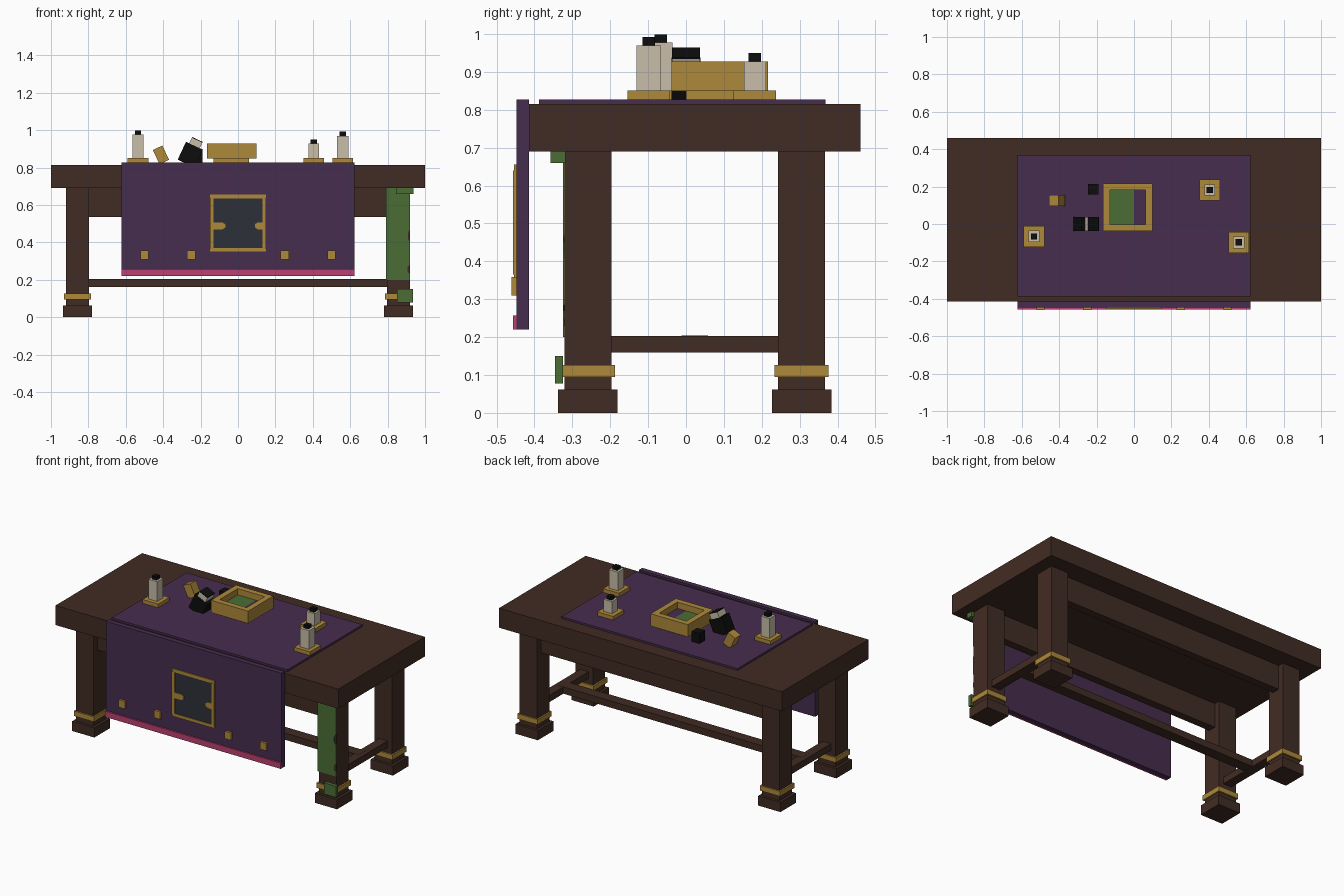
import bpy, bmesh
from math import radians
from mathutils import Matrix

cube = bpy.data.objects.get("Cube")
if cube:
    bpy.data.objects.remove(cube, do_unlink=True)


def material(name, r, g, b):
    m = bpy.data.materials.new(name)
    m.use_nodes = True
    m.diffuse_color = (r, g, b, 1)
    m.node_tree.nodes["Principled BSDF"].inputs["Base Color"].default_value = (r, g, b, 1)
    return m


wood = material("dark_wood", .053, .025, .017)
purple = material("purple_cloth", .061, .026, .076)
pink = material("pink_trim", .5, .052, .165)
gold = material("gold", .42, .246, .042)
green = material("moss_green", .07, .155, .037)
cream = material("cream_wax", .58, .515, .4)
black = material("black", .004, .004, .004)
slate = material("slate", .026, .03, .04)


def finish(name, bm, mat):
    bmesh.ops.recalc_face_normals(bm, faces=bm.faces)
    mesh = bpy.data.meshes.new(name)
    bm.to_mesh(mesh)
    bm.free()
    mesh.materials.append(mat)
    ob = bpy.data.objects.new(name, mesh)
    bpy.context.collection.objects.link(ob)
    return ob


def block(name, mat, x, y, z):
    """Box from (low, high) ranges on each axis."""
    bm = bmesh.new()
    bmesh.ops.create_cube(bm, size=1)
    for v in bm.verts:
        v.co = [r[0] if c < 0 else r[1] for c, r in zip(v.co, (x, y, z))]
    return finish(name, bm, mat)


def around(c, size):
    return (c - size / 2, c + size / 2)


def tilted(name, mat, centre, size, angle, lift=0):
    """Box leaning about the y axis, moved along its own upright by lift."""
    ob = block(name, mat, *[around(0, s) for s in size])
    ob.matrix_world = (Matrix.Translation(centre) @ Matrix.Rotation(radians(angle), 4, "Y")
                       @ Matrix.Translation((0, 0, lift)))
    return ob


def plate(name, mat, outline, y, thick):
    """Upright plate cut to an (x, z) outline, facing the front."""
    bm = bmesh.new()
    face = bm.faces.new([bm.verts.new((px, y, pz)) for px, pz in outline])
    new = bmesh.ops.extrude_face_region(bm, geom=[face])["geom"]
    bmesh.ops.translate(bm, vec=(0, -thick, 0),
                        verts=[v for v in new if isinstance(v, bmesh.types.BMVert)])
    return finish(name, bm, mat)


# Table top, legs, rails
MID = .023
block("table_top", wood, (-1, 1), (-.415, .46), (.69, .815))
for sx, side in ((-1, "right"), (1, "left")):
    for sy, end in ((-1, "front"), (1, "back")):
        cx, cy = sx * .858, MID + sy * .282
        for part, mat, size, z in (("leg", wood, .124, (.06, .69)),
                                   ("foot", wood, .157, (0, .062)),
                                   ("leg_band", gold, .143, (.095, .127))):
            block(f"{end}_{side}_{part}", mat, around(cx, size), around(cy, size), z)
    block(f"{side}_stretcher", wood, around(sx * .858, .06), (-.2, .245), (.16, .203))
block("long_stretcher", wood, (-.86, .86), around(MID, .07), (.161, .204))
for sy, end in ((-1, "front"), (1, "back")):
    block(f"{end}_apron", wood, (-.81, .81), around(MID + sy * .282, .05), (.535, .69))

# Cloth runner and hanging drape
block("cloth_runner", purple, (-.622, .622), (-.388, .368), (.813, .827))
block("hanging_drape", purple, (-.622, .622), (-.447, -.415), (.22, .827))
block("drape_hem", pink, (-.622, .622), (-.457, -.446), (.22, .257))

# Emblem on the drape
block("emblem_panel", slate, (-.14, .14), (-.45, -.446), (.36, .645))
for s in (-1, 1):
    block("emblem_side_bar", gold, around(s * .14, .02), (-.457, -.446), (.365, .64))
    block("emblem_cross_bar", gold, (-.15, .15), (-.454, -.446),
          around(.503 + s * .142, .02))
for inner, outer in ((-.068, -.135), (.09, .135)):
    bev = .015 if inner > 0 else -.015
    plate("emblem_clasp", gold, [(outer, .47), (inner + bev, .47), (inner, .48),
                                 (inner, .497), (inner + bev, .507), (outer, .507)], -.447, .008)
for cx in (-.5, -.25, .25, .5):
    block("drape_stud", gold, around(cx, .045), (-.461, -.446), (.31, .358))

# Moss on the front left leg
plate("moss_sheet", green, [(.79, .2), (.92, .2), (.92, .23), (.905, .245), (.905, .27),
                            (.92, .285), (.92, .4), (.908, .42), (.908, .45),
                            (.92, .47), (.92, .69), (.79, .69)], -.319, .006)
block("moss_upper_clump", green, (.845, .937), (-.358, -.318), (.66, .69))
block("moss_lower_clump", green, (.85, .935), (-.346, -.324), (.078, .15))

# Candles on square holders
for cx, cy, width, top in ((-.535, -.066, .06, .977), (.56, -.098, .064, .97),
                           (.405, .182, .058, .928)):
    block("candle_holder", gold, around(cx, .112), around(cy, .112), (.825, .851))
    block("candle", cream, around(cx, width), around(cy, width), (.85, top))
    block("candle_wick", black, around(cx, .033), around(cy, .033), (top, top + .022))

# Open tray with a lined floor
X, Y, W = (-.165, .098), (-.038, .217), .036
block("tray_foot", gold, (-.13, .06), (0, .18), (.825, .852))
block("tray_floor", gold, (X[0] + .01, X[1] - .01), (Y[0] + .01, Y[1] - .01), (.85, .88))
for y in ((Y[0], Y[0] + W), (Y[1] - W, Y[1])):
    block("tray_long_wall", gold, X, y, (.849, .928))
for x in ((X[0], X[0] + W), (X[1] - W, X[1])):
    block("tray_end_wall", gold, x, (Y[0] + W, Y[1] - W), (.849, .928))
block("tray_green_lining", green, (X[0] + W, 0), (Y[0] + W, Y[1] - W), (.88, .888))
block("tray_purple_lining", purple, (0, X[1] - W), (Y[0] + W, Y[1] - W), (.88, .888))

# Leaning bottle, ink pot and small leaning box
spot = (-.255, 0, .869)
tilted("bottle_body", black, spot, (.1, .076, .105), 25)
tilted("bottle_neck", cream, spot, (.062, .074, .034), 25, .069)
tilted("bottle_cap", black, spot, (.062, .075, .004), 25, .088)
block("ink_pot", black, around(-.218, .056), around(.187, .056), (.825, .892))
tilted("leaning_box", gold, (-.412, .125, .868), (.056, .058, .084), -25)
